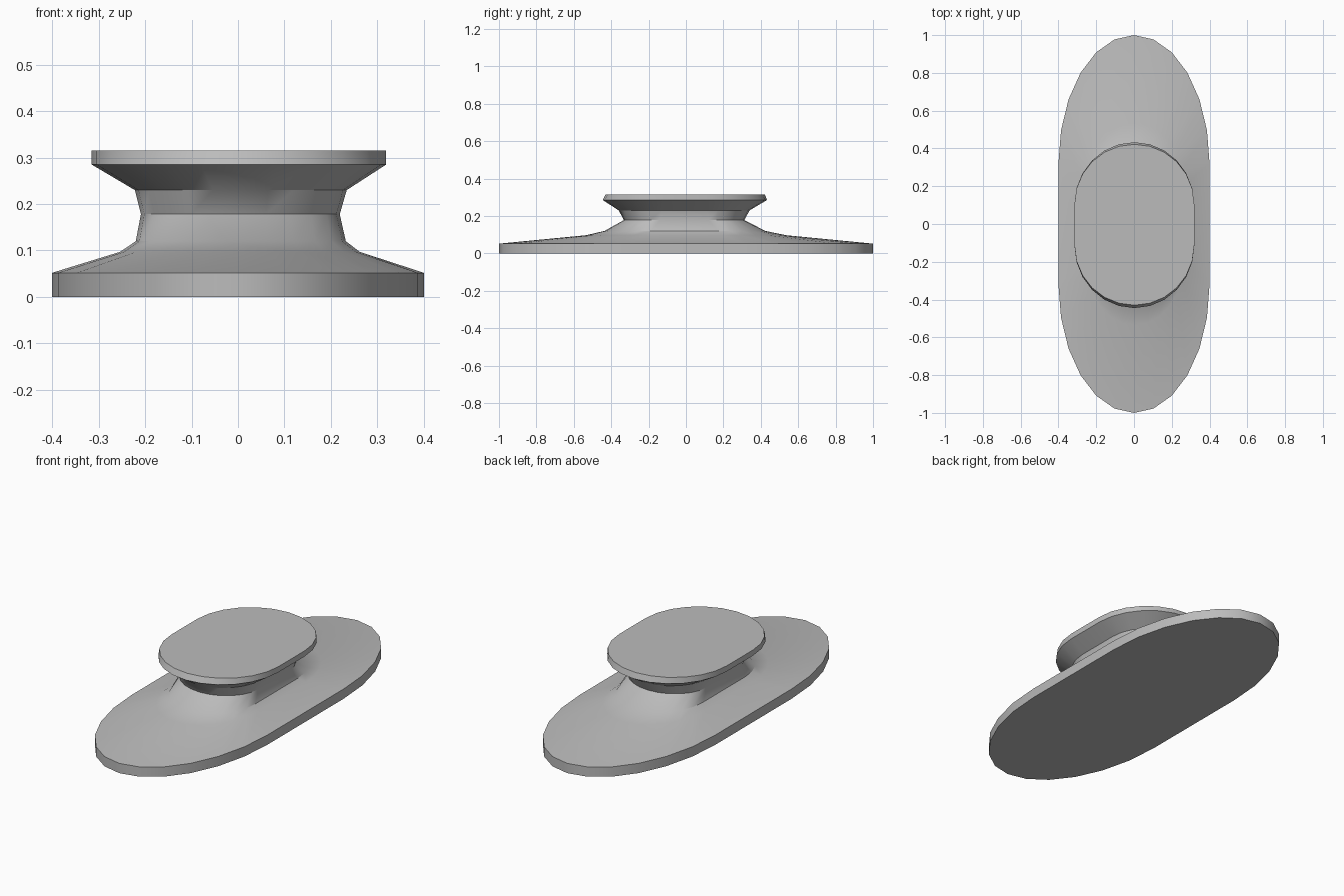
import bpy, bmesh
from math import sin, cos, pi

cube = bpy.data.objects.get("Cube")
if cube:
    bpy.data.objects.remove(cube, do_unlink=True)

grey = bpy.data.materials.new("plain_grey")
grey.use_nodes = True
colour = (0.5, 0.5, 0.5, 1)
grey.diffuse_color = colour
grey.node_tree.nodes["Principled BSDF"].inputs["Base Color"].default_value = colour

END_STEPS = 12


def oval(bm, z, half_x, half_y, straight, cx, cy):
    """Ring with straight sides and half-ellipse ends."""
    ring = []
    for end in (1, -1):
        for i in range(END_STEPS + 1):
            a = pi * i / END_STEPS
            ring.append(bm.verts.new((
                cx + end * half_x * cos(a),
                cy + end * (straight + (half_y - straight) * sin(a)), z)))
    return ring


def loft(name, sections):
    bm = bmesh.new()
    rings = [oval(bm, *s) for s in sections]
    count = len(rings[0])
    for low, high in zip(rings, rings[1:]):
        for i in range(count):
            j = (i + 1) % count
            bm.faces.new((low[i], low[j], high[j], high[i]))
    bm.faces.new(rings[0][::-1])
    bm.faces.new(rings[-1])
    bmesh.ops.recalc_face_normals(bm, faces=bm.faces)
    mesh = bpy.data.meshes.new(name)
    bm.to_mesh(mesh)
    bm.free()
    mesh.materials.append(grey)
    obj = bpy.data.objects.new(name, mesh)
    bpy.context.collection.objects.link(obj)
    bpy.ops.object.select_all(action='DESELECT')
    obj.select_set(True)
    bpy.context.view_layer.objects.active = obj
    bpy.ops.object.shade_smooth_by_angle(angle=pi / 6)
    return obj


# Flat oval foot, flared shoulder, waisted neck and overhanging cap in one skin
# Columns: height, half width, half length, half straight side, centre x, centre y
loft("oval_pedestal", [
    (0.0, 0.40, 1.0, 0.32, 0, 0),
    (0.052, 0.40, 1.0, 0.32, 0, 0),
    (0.097, 0.258, 0.535, 0.20, 0.004, 0),
    (0.12, 0.226, 0.43, 0.18, 0.006, -0.006),
    (0.178, 0.214, 0.322, 0.13, 0.005, -0.01),
    (0.23, 0.228, 0.35, 0.12, 0.006, -0.01),
    (0.285, 0.317, 0.439, 0.11, 0.002, -0.006),
    (0.315, 0.317, 0.426, 0.11, 0.002, -0.004),
])
